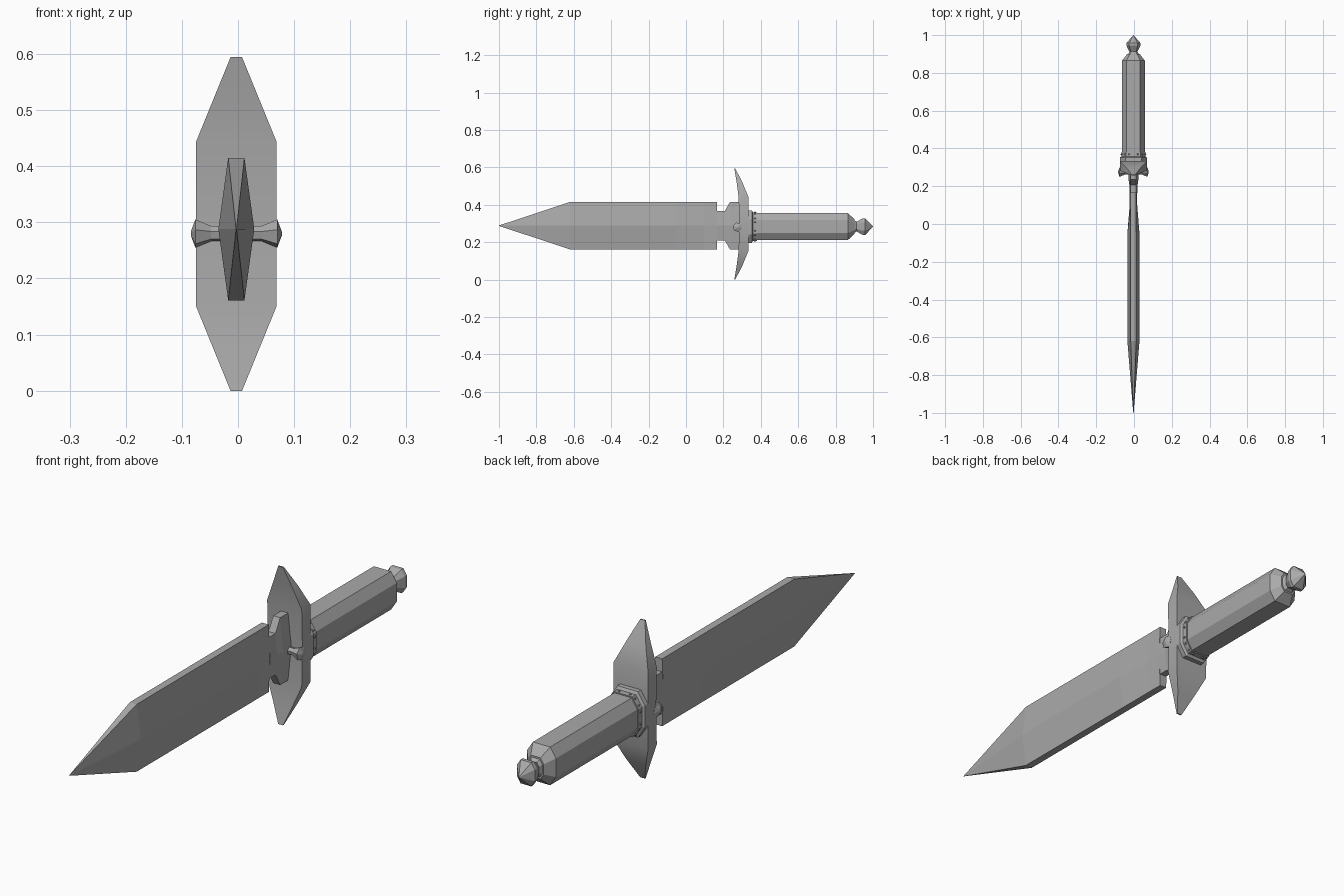
import bpy, bmesh, math
from mathutils import Vector

cube = bpy.data.objects.get("Cube")
if cube:
    bpy.data.objects.remove(cube, do_unlink=True)

steel = bpy.data.materials.new("grey steel")
steel.use_nodes = True
GREY = (0.4, 0.4, 0.4, 1)
steel.diffuse_color = GREY
steel.node_tree.nodes["Principled BSDF"].inputs["Base Color"].default_value = GREY

CX = -0.003       # shared centre line
GRIP_Z = 0.283
BLADE_Z = 0.288


def finish(name, bm, smooth=None):
    bmesh.ops.remove_doubles(bm, verts=bm.verts, dist=0.0001)
    bmesh.ops.recalc_face_normals(bm, faces=bm.faces)
    mesh = bpy.data.meshes.new(name)
    bm.to_mesh(mesh)
    bm.free()
    mesh.materials.append(steel)
    obj = bpy.data.objects.new(name, mesh)
    bpy.context.collection.objects.link(obj)
    if smooth:
        bpy.ops.object.select_all(action="DESELECT")
        obj.select_set(True)
        bpy.context.view_layer.objects.active = obj
        bpy.ops.object.shade_smooth_by_angle(angle=math.radians(smooth))
    return obj


def loft(name, sections, smooth=None):
    """Skin a row of equal-length closed sections and cap both ends."""
    bm = bmesh.new()
    rings = [[bm.verts.new(p) for p in s] for s in sections]
    n = len(rings[0])
    for a, b in zip(rings, rings[1:]):
        for i in range(n):
            j = (i + 1) % n
            bm.faces.new((a[i], a[j], b[j], b[i]))
    bm.faces.new(rings[0])
    bm.faces.new(rings[-1])
    return finish(name, bm, smooth)


def blade_section(y, half_height, edge, mid):
    outline = [(edge, half_height), (mid, 0), (edge, -half_height),
               (-edge, -half_height), (-mid, 0), (-edge, half_height)]
    return [(CX + x, y, BLADE_Z + z) for x, z in outline]


def grip_section(y, scale):
    """Eight-sided section, slightly taller than wide."""
    outline = [(.036, .072), (.06, .035), (.06, -.035), (.036, -.072)]
    outline += [(-x, -z) for x, z in outline]
    return [(CX + x * scale, y, GRIP_Z + z * scale) for x, z in outline]


# Blade with a central ridge that flattens toward the guard
loft("blade", [blade_section(*s) for s in (
    (-1, .001, .0005, .001), (-.62, .127, .0145, .032), (-.05, .127, .0145, .032),
    (.1, .127, .0145, .02), (.167, .127, .0145, .02))])

# Notched neck and its flared shoulder
loft("blade_neck", [blade_section(*s) for s in (
    (.165, .078, .0145, .022), (.207, .078, .0145, .022),
    (.235, .127, .0145, .026), (.3, .127, .0145, .026))])

# Guard: thick in the middle, with tips swept toward the blade
upper = [(.298, .010, .258, .263), (.222, .041, .271, .302),
         (.146, .072, .281, .333)]
rows = upper + [(0, .072, .285, .335)] + [(-z, *r) for z, *r in reversed(upper)]
loft("guard", [[(CX - w, f, .297 + z), (CX + w, f, .297 + z),
                (CX + w, b, .297 + z), (CX - w, b, .297 + z)]
               for z, w, f, b in rows], smooth=35)

# Flared studs on both sides of the guard
for side, label in ((1, "left"), (-1, "right")):
    loft(label + "_guard_stud", [
        [(CX + side * x, .275 + r * math.cos(a), .28 + r * math.sin(a))
         for a in [math.pi / 4 + k * math.pi / 3 for k in range(6)]]
        for x, r in ((.02, .014), (.045, .014), (.073, .026), (.081, .004))])

# Collar, grip and pommel
loft("collar", [grip_section(*s) for s in ((.33, 1.2), (.352, 1.2), (.358, 1.06), (.38, 1.06))])
loft("grip", [grip_section(*s) for s in ((.37, 1), (.865, 1), (.9, .56))])
loft("pommel", [grip_section(*s) for s in (
    (.89, .56), (.912, .36), (.945, .62), (.958, .62), (1, .01))])

# Rivets around the collar, one on each face
ring = [Vector(p) for p in grip_section(.369, 1.06)]
bm = bmesh.new()
for p, q in zip(ring, ring[1:] + ring[:1]):
    for t in (.2, .8):
        made = bmesh.ops.create_icosphere(bm, subdivisions=1, radius=.005)
        bmesh.ops.translate(bm, verts=made["verts"], vec=p.lerp(q, t))
finish("collar_rivets", bm)
